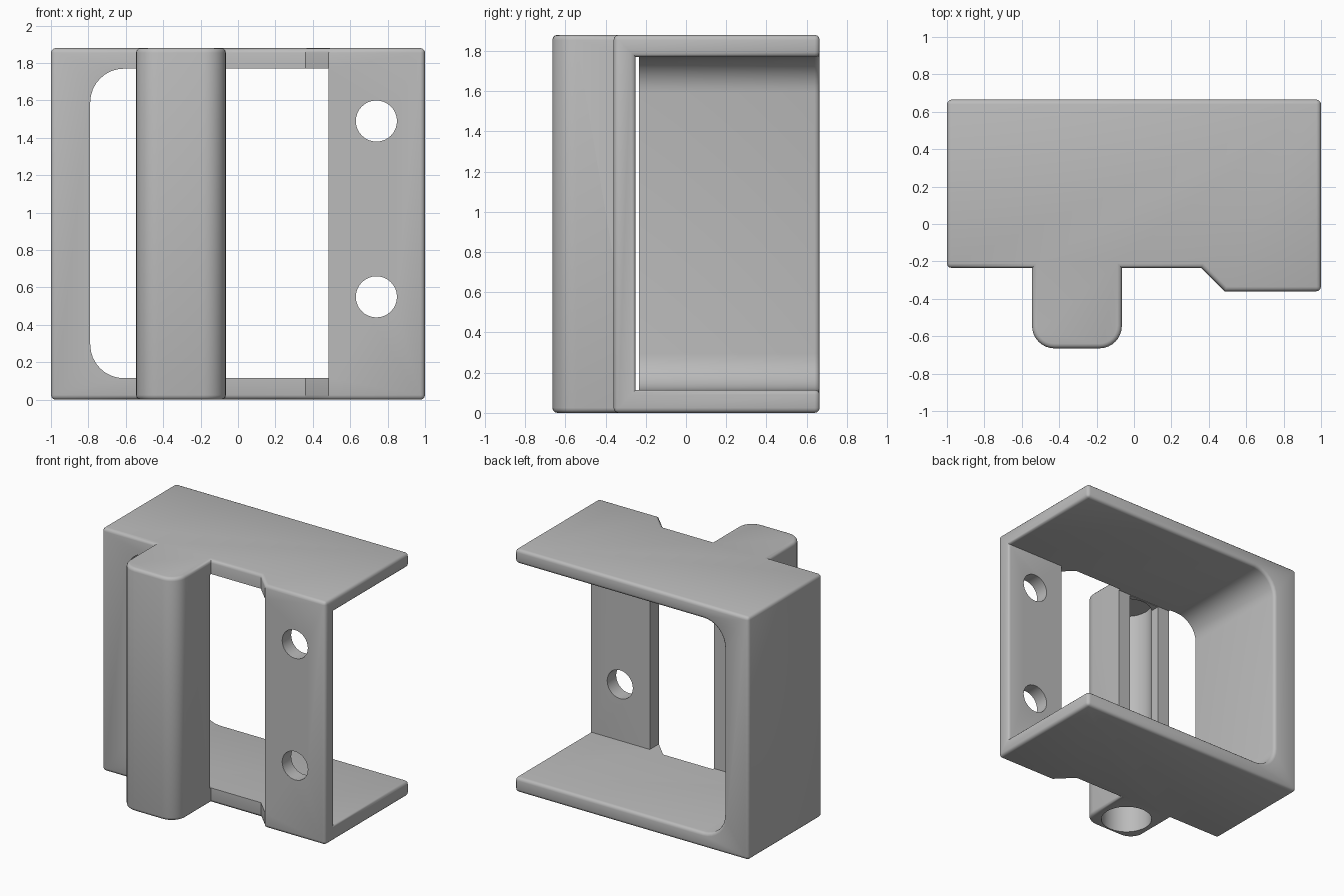
import bpy
import bmesh
import math
from mathutils import Vector

old = bpy.data.objects.get("Cube")
if old:
    bpy.data.objects.remove(old, do_unlink=True)

HEIGHT = 1.88
LOW, HIGH = 0.115, 1.77      # inner faces of the two flanges
BACK = 0.665
BORE = Vector((-0.305, -0.45))
BORE_R = 0.185

grey = bpy.data.materials.new("plain grey")
grey.use_nodes = True
colour = (0.5, 0.5, 0.5, 1)
grey.diffuse_color = colour
grey.node_tree.nodes["Principled BSDF"].inputs["Base Color"].default_value = colour


def arc(cx, cy, r, start, end, steps=8):
    angles = [math.radians(start + (end - start) * i / steps) for i in range(steps + 1)]
    return [(cx + r * math.cos(a), cy + r * math.sin(a)) for a in angles]


def prism(name, outline, start, end, axis="Z"):
    """Extrude an outline along z (outline in x, y) or along y (outline in x, z)."""
    def place(p, t):
        return (p[0], p[1], t) if axis == "Z" else (p[0], t, p[1])
    bm = bmesh.new()
    a = [bm.verts.new(place(p, start)) for p in outline]
    b = [bm.verts.new(place(p, end)) for p in outline]
    bm.faces.new(a)
    bm.faces.new(b)
    for i in range(len(a)):
        j = (i + 1) % len(a)
        bm.faces.new((a[i], a[j], b[j], b[i]))
    bmesh.ops.recalc_face_normals(bm, faces=bm.faces)
    mesh = bpy.data.meshes.new(name)
    bm.to_mesh(mesh)
    bm.free()
    mesh.materials.append(grey)
    obj = bpy.data.objects.new(name, mesh)
    bpy.context.collection.objects.link(obj)
    return obj


def box(x0, x1, y0, y1):
    return [(x0, y0), (x1, y0), (x1, y1), (x0, y1)]


# Bracket plan: left wall, hinge barrel, chamfered step and mounting plate
plan = [(-1, BACK), (-1, -0.235), (-0.545, -0.235)]
plan += arc(-0.425, -0.545, 0.12, 180, 270)
plan += arc(-0.185, -0.545, 0.12, 270, 360)
plan += [(-0.065, -0.235), (0.36, -0.235), (0.485, -0.36), (1, -0.36), (1, BACK)]
bracket = prism("hinge_bracket", plan, 0, HEIGHT)

# Interior pocket with rounded corners at the left wall
pocket = [(1.2, LOW), (1.2, HIGH)]
pocket += arc(-0.61, HIGH - 0.18, 0.18, 90, 180)
pocket += arc(-0.61, LOW + 0.18, 0.18, 180, 270)
cutters = [
    prism("pocket_cutter", pocket, -0.25, 1, "Y"),
    prism("window_cutter", box(0.1, 0.485, -0.6, 0.2), LOW, HIGH),
    prism("bore_cutter", arc(*BORE, BORE_R, 0, 348.75, 31), -0.2, 1.83),
    prism("slot_cutter", box(-0.44, -0.17, -0.42, -0.15), LOW + 0.004, HIGH - 0.004),
]
# Screw holes in the mounting plate
for z in (0.55, 1.49):
    cutters.append(prism("screw_hole_cutter", arc(0.74, z, 0.11, 0, 348.75, 31), -0.5, -0.1, "Y"))

for cutter in cutters:
    cutter.hide_render = True
    mod = bracket.modifiers.new(cutter.name, "BOOLEAN")
    mod.operation = "DIFFERENCE"
    mod.solver = "EXACT"
    mod.object = cutter
deps = bpy.context.evaluated_depsgraph_get()
result = bpy.data.meshes.new_from_object(bracket.evaluated_get(deps))
bracket.modifiers.clear()
bracket.data = result
for cutter in cutters:
    bpy.data.objects.remove(cutter, do_unlink=True)

# Round the convex outer rims, leaving the bore and window edges crisp
bm = bmesh.new()
bm.from_mesh(result)
bmesh.ops.remove_doubles(bm, verts=bm.verts, dist=0.0005)
bmesh.ops.dissolve_limit(bm, angle_limit=0.01, verts=bm.verts, edges=bm.edges)
planes = [(0, -1), (0, 1), (1, BACK), (2, 0), (2, HEIGHT)]


def is_rim(edge):
    if len(edge.link_faces) != 2 or edge.calc_face_angle_signed(0) < 0.9:
        return False
    if all((v.co.xy - BORE).length < BORE_R + 0.005 for v in edge.verts):
        return False
    return any(all(abs(v.co[axis] - value) < 0.001 for v in edge.verts)
               for axis, value in planes)


rims = [e for e in bm.edges if is_rim(e)]
bmesh.ops.bevel(bm, geom=rims, offset=0.025, offset_type="OFFSET", segments=3,
                profile=0.5, affect="EDGES", clamp_overlap=True)
bm.to_mesh(result)
bm.free()

bpy.ops.object.select_all(action="DESELECT")
bracket.select_set(True)
bpy.context.view_layer.objects.active = bracket
bpy.ops.object.shade_smooth_by_angle(angle=math.radians(35))
